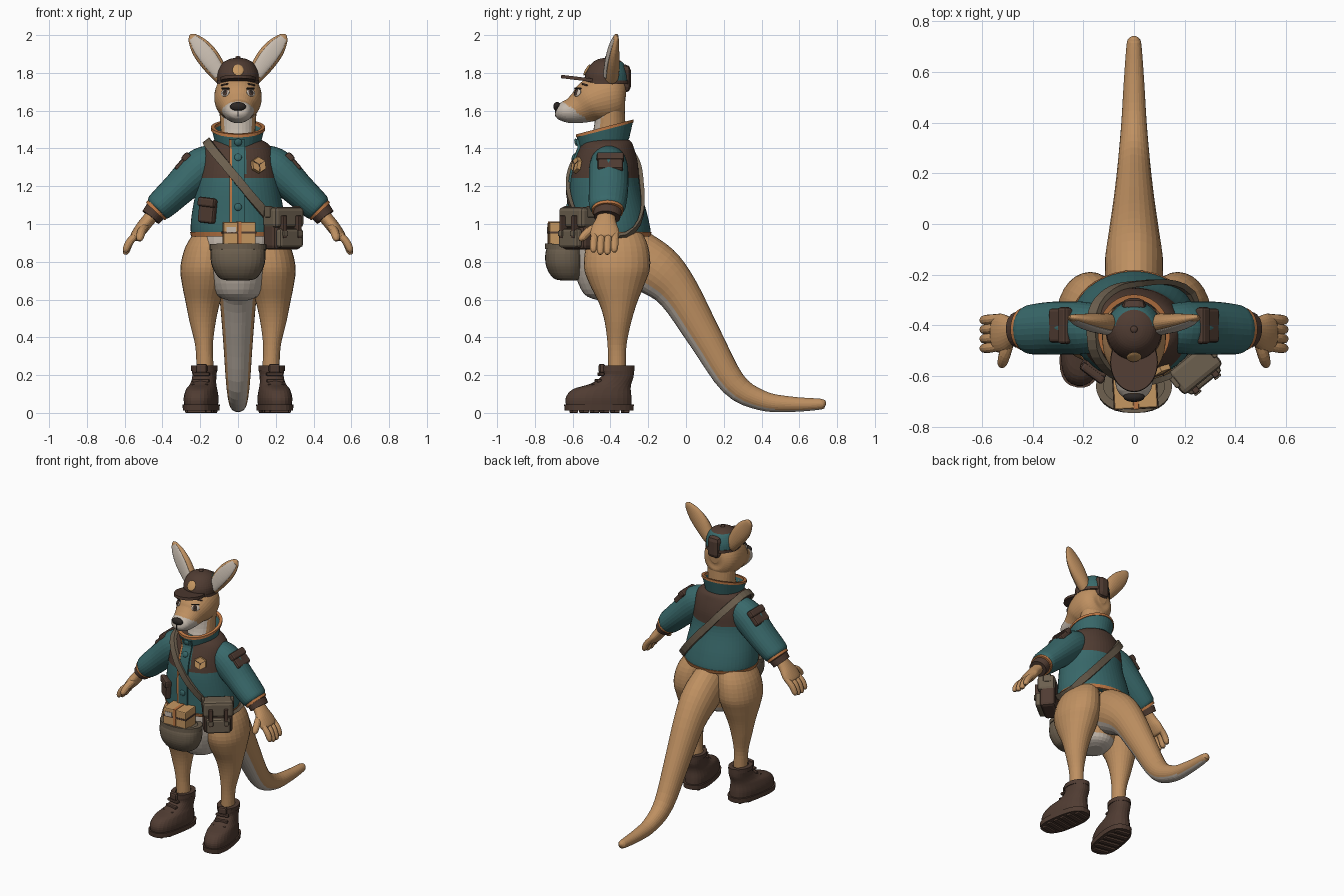
import bpy, bmesh, math
from mathutils import Vector, Matrix
from mathutils.bvhtree import BVHTree

if "Cube" in bpy.data.objects:
    bpy.data.objects.remove(bpy.data.objects["Cube"])


def material(name, r, g, b):
    m = bpy.data.materials.new(name)
    m.use_nodes = True
    m.diffuse_color = (r, g, b, 1)
    node = next(n for n in m.node_tree.nodes if n.type == 'BSDF_PRINCIPLED')
    node.inputs["Base Color"].default_value = (r, g, b, 1)
    node.inputs["Roughness"].default_value = 0.8
    return m


fur = material("tan fur", .52, .28, .12)
cream = material("cream fur", .56, .49, .42)
teal = material("teal cloth", .04, .14, .145)
brown = material("brown leather", .08, .045, .032)
taupe = material("taupe canvas", .15, .115, .077)
orange = material("orange trim", .52, .19, .06)
black = material("near black", .025, .02, .018)
card = material("parcel card", .56, .31, .12)
parts = []


def finish(name, bm, mats, rule=None):
    bmesh.ops.recalc_face_normals(bm, faces=bm.faces)
    bm.normal_update()
    if rule:
        for f in bm.faces:
            f.material_index = int(rule(f.calc_center_median(), f.normal))
    me = bpy.data.meshes.new(name)
    bm.to_mesh(me)
    bm.free()
    for m in (mats if isinstance(mats, list) else [mats]):
        me.materials.append(m)
    ob = bpy.data.objects.new(name, me)
    bpy.context.collection.objects.link(ob)
    parts.append(ob)
    return ob


def spline(rows, steps):
    rows = [list(r) + [0] * (6 - len(r)) for r in rows]
    if steps == 1:
        return rows
    out = []
    for i in range(len(rows) - 1):
        p, q, r, s = rows[max(i - 1, 0)], rows[i], rows[i + 1], rows[min(i + 2, len(rows) - 1)]
        for k in range(steps):
            t = k / steps
            out.append([b + t * ((c - a) / 2 + t * (a - 2.5 * b + 2 * c - d / 2 + t * (1.5 * (b - c) + (d - a) / 2)))
                        for a, b, c, d in zip(p, q, r, s)])
    return out + [rows[-1]]


def loft(name, rows, mats, side=None, n=28, steps=4, power=1, rule=None, M=None, loop=False):
    """Rings (x, y, z, a, b, tilt): level ones, or square to the path when side is given."""
    rows = spline(rows, steps)
    bm = bmesh.new()
    rings = []
    for i, (x, y, z, a, b, tilt) in enumerate(rows):
        u, v = Vector((1, 0, 0)), Vector((0, 1, tilt))
        if side:
            t = Vector(rows[min(i + 1, len(rows) - 1)][:3]) - Vector(rows[max(i - 1, 0)][:3])
            v = t.cross(Vector(side)).normalized()
            u = v.cross(t).normalized()
        ring = []
        for k in range(n):
            c, s = math.cos(math.tau * k / n), math.sin(math.tau * k / n)
            c, s = (math.copysign(abs(w) ** power, w) for w in (c, s))
            ring.append(bm.verts.new(Vector((x, y, z)) + u * a * c + v * b * s))
        rings.append(ring)
    for p, q in list(zip(rings, rings[1:])) + ([(rings[-1], rings[0])] if loop else []):
        for k in range(n):
            bm.faces.new((p[k], p[k - 1], q[k - 1], q[k]))
    if not loop:
        bm.faces.new(rings[0])
        bm.faces.new(rings[-1])
    if M:
        bm.transform(M)
    return finish(name, bm, mats, rule)


def band(name, x, y, z, a, b, h, thick, mat, tilt=0, flare=0, M=None):
    """Hollow ring of cloth"""
    rows = [(x, y, z, a, b, tilt), (x, y, z + h, a + flare, b + flare, tilt),
            (x, y, z + h, a + flare - thick, b + flare - thick, tilt), (x, y, z, a - thick, b - thick, tilt)]
    return loft(name, rows, mat, steps=1, n=40, loop=True, M=M)


def box(name, M, loc, dims, mat, bevel=.012):
    bm = bmesh.new()
    bmesh.ops.create_cube(bm, size=1, matrix=Matrix.Diagonal((*dims, 1)))
    if bevel:
        bmesh.ops.bevel(bm, geom=bm.edges[:], offset=bevel, segments=2, affect='EDGES', profile=.5)
    bm.transform(M @ Matrix.Translation(loc))
    return finish(name, bm, mat)


def ball(name, M, loc, scale, mat):
    bm = bmesh.new()
    bmesh.ops.create_uvsphere(bm, u_segments=20, v_segments=12, radius=1)
    bm.transform(M @ Matrix.Translation(loc) @ Matrix.Diagonal((*scale, 1)))
    return finish(name, bm, mat)


def ribbon(name, pts, width, thick, mat, closed=False):
    bm = bmesh.new()
    rings = [[bm.verts.new(p + width * i + n * j) for i, j in
              ((-.5, -thick), (.5, -thick), (.5, thick), (-.5, thick))] for p, n in pts]
    for i in range(0 if closed else 1, len(rings)):
        for k in range(4):
            bm.faces.new((rings[i - 1][k - 1], rings[i - 1][k], rings[i][k], rings[i][k - 1]))
    return finish(name, bm, mat)


def tree(*obs):
    verts, faces = [], []
    for ob in obs:
        k = len(verts)
        verts += [v.co.copy() for v in ob.data.vertices]
        faces += [[i + k for i in p.vertices] for p in ob.data.polygons]
    return BVHTree.FromPolygons(verts, faces)


def front(bvh, x, z):
    return bvh.ray_cast(Vector((x, -2, z)), Vector((0, 1, 0)))[:2]


def on_front(bvh, x, z, roll=0):
    """Matrix on the front surface: local z outward, local y up."""
    p, n = front(bvh, x, z)
    return Matrix.Translation(p) @ n.to_track_quat('Z', 'Y').to_matrix().to_4x4() @ Matrix.Rotation(roll, 4, 'Z')


I = Matrix.Identity(4)

# Body and tail
loft("belly", [(0, -.4, .595, .05, .06), (0, -.41, .63, .12, .13), (0, -.42, .75, .165, .17),
               (0, -.41, .88, .2, .18), (0, -.41, .97, .2, .17)], [fur, cream], rule=lambda c, n: n.y < .3 or c.z < .66)
loft("tail", [(0, -.28, .83, .11, .15), (0, -.15, .75, .115, .14), (0, -.04, .635, .1, .112), (0, .1, .4, .08, .09),
              (0, .25, .155, .063, .07), (0, .4, .066, .05, .053), (0, .55, .046, .041, .041),
              (0, .7, .046, .03, .03), (0, .73, .05, .022, .022), (0, .742, .05, .006, .006)],
     [fur, cream], side=(1, 0, 0), rule=lambda c, n: n.dot(Vector((0, -.71, -.71))) > .5)

# Jacket
jacket = loft("jacket", [(0, -.4, .935, .235, .2), (0, -.4, .96, .25, .213), (0, -.41, 1.05, .245, .205),
                         (0, -.43, 1.2, .218, .185), (0, -.425, 1.32, .2, .17), (0, -.42, 1.4, .18, .145),
                         (0, -.42, 1.44, .135, .125), (0, -.42, 1.455, .08, .08)], [teal, brown], n=56, steps=6,
              rule=lambda c, n: c.z > 1.24 and (abs(c.x) > .035 or c.y > -.4))
band("hem_trim", 0, -.4, .935, .248, .212, .022, .03, orange, flare=.006)
collar = band("collar", 0, -.43, 1.415, .118, .128, .09, .014, teal, tilt=.26, flare=.022)
band("collar_trim", 0, -.43, 1.498, .143, .152, .016, .02, orange, tilt=.26)
body = tree(jacket, collar)
heights = [.95 + .02 * i for i in range(26)]
ribbon("placket", [front(body, 0, z) for z in heights], Vector((.07, 0, 0)), .009, teal)
ribbon("placket_piping", [front(body, -.036, z) for z in heights], Vector((.014, 0, 0)), .013, orange)
for z in (1.09, 1.22, 1.35, 1.435):
    ball("button", on_front(body, 0, z), (0, 0, .01), (.02, .02, .009), teal)
M = on_front(body, -.155, 1.07, -.1)
box("hip_pocket", M, (0, 0, .01), (.1, .13, .04), brown)
box("hip_pocket_flap", M, (0, .045, .022), (.11, .05, .035), brown)
M = on_front(body, .105, 1.31)
loft("chest_badge", [(0, 0, 0, .045, .045), (0, 0, .02, .042, .042)], card, n=6, steps=1, M=M @ Matrix.Rotation(math.pi / 6, 4, 'Z'))
for k in range(3):
    box("badge_line", M @ Matrix.Rotation(math.tau * k / 3, 4, 'Z'), (0, -.02, .02), (.004, .036, .006), brown, 0)

# Strap round the torso, from right shoulder to left hip
d, yaxis, centre = Vector((.62, 0, -.78)), Vector((0, 1, 0)), Vector((0, -.42, 1.23))
torso, loop = tree(jacket), []
for k in range(48):
    a = math.tau * k / 48
    ray = d * math.cos(a) + yaxis * math.sin(a)
    hit = torso.ray_cast(centre + ray, -ray)
    loop.append((hit[0] + hit[1] * .012, hit[1]))
ribbon("satchel_strap", loop, d.cross(yaxis) * .045, .011, taupe, True)

# Arms, hands, legs and boots
for s, tag in ((1, "left_"), (-1, "right_")):
    def arm(name, rows, mat, **kw):
        return loft(tag + name, [(s * x, y, z, a, b) for x, y, z, a, b in rows], mat, side=(0, 1, 0), **kw)
    arm("sleeve", [(.1, -.41, 1.345, .08, .07), (.15, -.41, 1.325, .095, .095), (.21, -.41, 1.285, .104, .105),
                   (.31, -.41, 1.19, .104, .09), (.39, -.415, 1.115, .1, .082), (.425, -.415, 1.085, .09, .074),
                   (.435, -.415, 1.075, .06, .05)], teal)
    arm("cuff_trim", [(.422, -.415, 1.083, .085, .07), (.438, -.415, 1.066, .083, .068)], orange, steps=1)
    arm("cuff", [(.436, -.415, 1.068, .075, .06), (.462, -.418, 1.035, .07, .055)], brown, steps=1)
    arm("palm", [(.44, -.42, 1.06, .045, .035), (.48, -.425, 1.015, .055, .035), (.515, -.43, .97, .075, .034),
                 (.545, -.43, .93, .072, .028), (.553, -.43, .92, .04, .015)], fur)
    for k in range(4):
        y = -.485 + .037 * k
        drop = .012 * (k in (1, 2))
        arm("finger", [(.525, y + .003, .955, .017, .017), (.57, y - .003, .91, .02, .02),
                       (.592, y - .005, .868 - drop, .018, .018), (.596, y - .005, .85 - drop, .008, .008)], fur, n=12)
    arm("thumb", [(.49, -.46, .99, .02, .02), (.51, -.515, .96, .023, .023), (.52, -.55, .925, .019, .019),
                  (.522, -.558, .91, .008, .008)], fur, n=12)
    M = Matrix.Translation((s * .288, -.4, 1.325)) @ Matrix.Rotation(s * .83, 4, 'Y')
    box(tag + "sleeve_pocket", M, (0, 0, 0), (.11, .135, .04), brown)
    box(tag + "sleeve_pocket_flap", M, (-s * .03, 0, .008), (.05, .145, .04), brown)

    leg = [(.13, -.37, .97, .09, .13), (.16, -.365, .88, .118, .165), (.175, -.365, .77, .13, .175),
           (.18, -.365, .68, .116, .145), (.186, -.36, .58, .09, .1), (.187, -.36, .48, .069, .07),
           (.18, -.365, .36, .047, .05), (.175, -.365, .25, .045, .047), (.175, -.365, .2, .045, .047)]
    loft(tag + "leg", [(s * r[0], *r[1:]) for r in leg], fur)
    M = Matrix.Translation((s * .178, -.362, 0)) @ Matrix.Rotation(s * .17, 4, 'Z')
    loft(tag + "boot", [(0, -.1, .03, .082, .175), (0, -.102, .08, .086, .176), (0, -.085, .125, .077, .155),
                        (0, -.035, .155, .066, .108), (0, 0, .195, .062, .085), (0, 0, .24, .067, .086)],
         brown, power=.85, M=M)
    loft(tag + "boot_sole", [(0, -.1, .012, .088, .183), (0, -.1, .045, .09, .186)], brown, steps=1, power=.75, M=M)
    band(tag + "boot_collar", 0, 0, .222, .07, .09, .028, .03, brown, M=M)
    for k in range(6):
        box(tag + "sole_lug", M, (0, -.235 + .055 * k, .012), (.14 if 0 < k < 5 else .1, .03, .024), brown, .004)
    for y, z in ((-.135, .145), (-.105, .17), (-.09, .205)):
        box(tag + "boot_lace", M, (0, y, z), (.09, .025, .018), brown, .006)
    box(tag + "boot_tongue", M, (0, -.085, .235), (.06, .03, .05), brown)

# Neck and head
loft("neck", [(0, -.42, 1.42, .09, .1), (0, -.405, 1.5, .092, .085), (0, -.4, 1.62, .1, .075)],
     [fur, cream], rule=lambda c, n: n.y < -.6)
head = loft("head", [(0, -.318, 1.69, .03, .035), (0, -.33, 1.69, .075, .085), (0, -.365, 1.685, .11, .123),
                     (0, -.42, 1.675, .125, .138), (0, -.5, 1.65, .12, .117), (0, -.56, 1.618, .093, .088),
                     (0, -.61, 1.6, .078, .068), (0, -.655, 1.597, .066, .052), (0, -.68, 1.6, .045, .036),
                     (0, -.688, 1.602, .015, .015)], [fur, cream], side=(1, 0, 0), n=40, steps=6,
            rule=lambda c, n: c.z < 1.61 - .75 * (c.y + .6) and n.z < .85 and c.y < -.48)
ball("nose", I, (0, -.682, 1.622), (.042, .02, .024), black)
box("mouth", I, (0, -.688, 1.587), (.006, .012, .035), black, 0)
face = tree(head)
for s, tag in ((1, "left_"), (-1, "right_")):
    M = on_front(face, s * .068, 1.695)
    ball(tag + "eye", M, (0, 0, 0), (.027, .022, .009), cream)
    ball(tag + "iris", M, (-s * .004, 0, .005), (.016, .019, .007), brown)
    ball(tag + "pupil", M, (-s * .004, 0, .009), (.009, .011, .005), black)
    box(tag + "eyelid", M, (0, .022, .006), (.05, .007, .012), black, .002)
    box(tag + "brow", on_front(face, s * .07, 1.738, s * -.25), (0, 0, 0), (.045, .01, .01), brown, .003)
    ear = [(.065, -.4, 1.74, .03, .03), (.095, -.395, 1.79, .04, .045), (.15, -.388, 1.87, .036, .058),
           (.2, -.38, 1.935, .026, .052), (.24, -.37, 1.985, .014, .028), (.255, -.366, 2, .004, .006)]
    loft(tag + "ear", [(s * r[0], *r[1:]) for r in ear], fur, side=(0, 1, 0))
    loft(tag + "inner_ear", [(s * x, y - a * .75, z, a * .35, b * .74) for x, y, z, a, b in ear[1:-1]],
         cream, side=(0, 1, 0))

# Cap
cap = loft("cap", [(0, -.42, 1.745, .108, .118), (0, -.42, 1.8, .108, .112), (0, -.415, 1.85, .083, .085),
                   (0, -.415, 1.873, .045, .048), (0, -.415, 1.88, .008, .008)], [brown, teal], n=40,
           rule=lambda c, n: c.y > -.4 and c.z < 1.86)
band("cap_band", 0, -.42, 1.74, .112, .122, .02, .015, brown)
loft("cap_visor", [(0, -.545, 1.758, .094, .118, -.12), (0, -.545, 1.776, .092, .115, -.12)], brown, steps=1, n=40)
ball("cap_button", I, (0, -.415, 1.882), (.014, .014, .008), brown)
ball("cap_badge", on_front(tree(cap), 0, 1.815), (0, 0, 0), (.03, .034, .008), card)
box("cap_back_pouch", I, (0, -.325, 1.77), (.095, .065, .15), brown, .03)

# Front pouch with parcel
loft("front_pouch", [(0, -.62, .7, .05, .035), (0, -.63, .715, .1, .075), (0, -.64, .775, .137, .1),
                     (0, -.642, .84, .146, .103), (0, -.638, .885, .138, .095)], taupe, power=.85)
band("pouch_rim", 0, -.64, .862, .15, .106, .03, .03, taupe, tilt=-.05)
M = Matrix.Translation((.005, -.665, .945)) @ Matrix.Rotation(.06, 4, 'Z')
box("parcel", M, (0, 0, 0), (.17, .125, .13), card, .006)
box("parcel_tape", M, (0, 0, 0), (.022, .133, .138), orange, .003)
box("parcel_string", M, (0, 0, .01), (.177, .132, .012), brown, .003)
box("parcel_label", M, (-.045, -.064, .025), (.05, .004, .03), cream, 0)

# Satchel on the left hip
M = Matrix.Translation((.235, -.565, .975)) @ Matrix.Rotation(.68, 4, 'Z')
box("satchel", M, (0, 0, -.01), (.19, .1, .2), brown, .02)
box("satchel_flap", M, (0, -.008, .06), (.2, .115, .11), taupe, .02)
box("satchel_pocket", M, (0, -.06, -.05), (.16, .045, .1), taupe, .015)
for x in (-.05, .05):
    box("satchel_buckle_strap", M, (x, -.068, .01), (.026, .04, .12), brown, .006)
    box("satchel_buckle", M, (x, -.088, -.025), (.032, .012, .028), taupe, .004)
    box("satchel_strap_loop", M, (x * 1.9, 0, .09), (.02, .05, .06), taupe, .006)

# Smooth shading with kept edges
for ob in bpy.context.view_layer.objects:
    ob.select_set(ob in parts)
bpy.context.view_layer.objects.active = parts[0]
bpy.ops.object.shade_smooth_by_angle(angle=math.radians(42))
